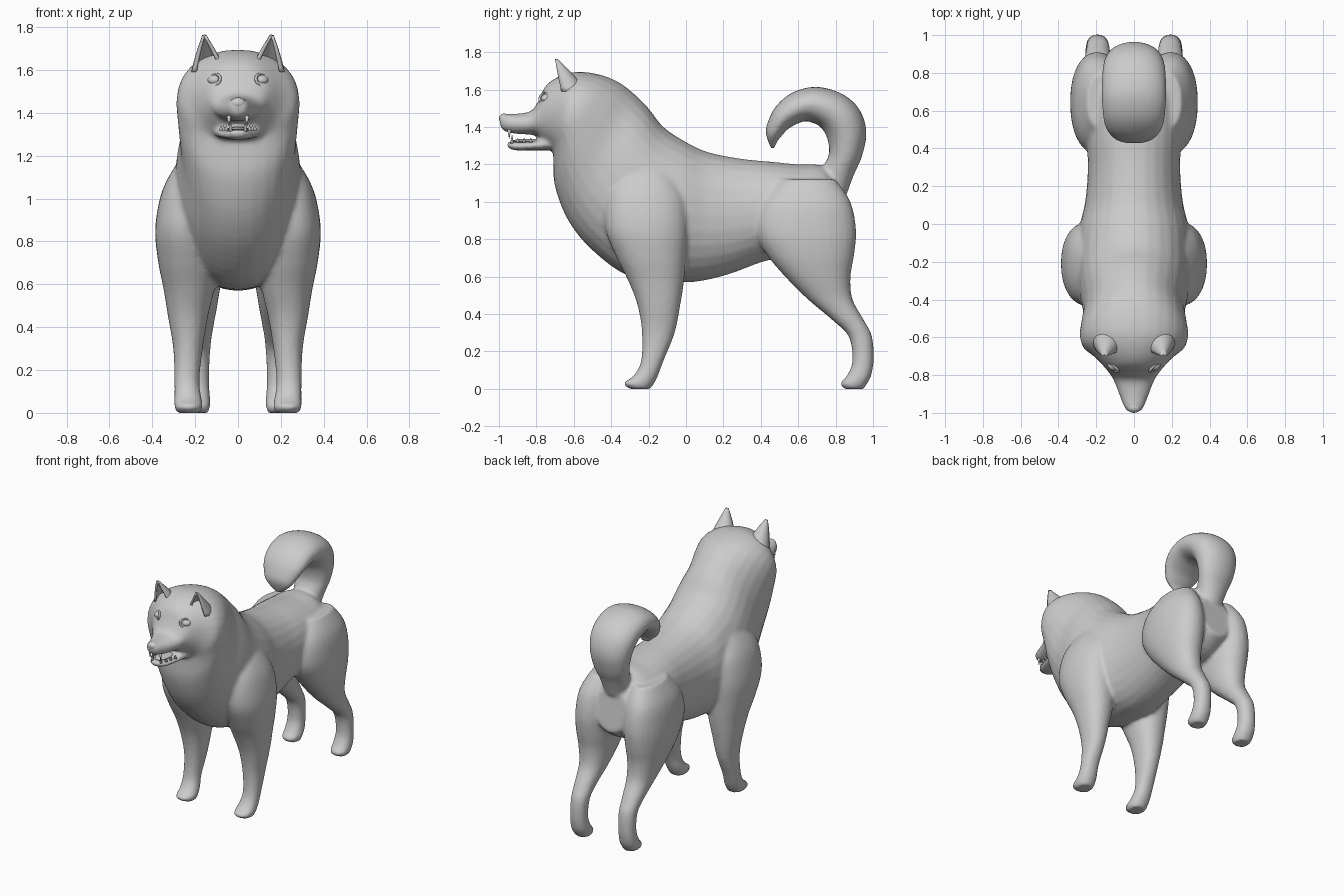
import bpy, bmesh, math
from mathutils import Vector

if "Cube" in bpy.data.objects:
    bpy.data.objects.remove(bpy.data.objects["Cube"])

SEG, STEP = 28, 4


def catmull(p0, p1, p2, p3, t):
    return [0.5 * (2*b + (c - a)*t + (2*a - 5*b + 4*c - d)*t*t + (3*b - a - 3*c + d)*t**3)
            for a, b, c, d in zip(p0, p1, p2, p3)]


def loft(bm, rows, power=2.0, side=1):
    """Closed tube; each row is (y, z) of one edge, (y, z) of the other, x min, x max."""
    n = len(rows)
    path = []
    for i in range(n - 1):
        q = [rows[max(0, min(n - 1, i + k))] for k in (-1, 0, 1, 2)]
        path += [catmull(*q, s / STEP) for s in range(STEP)]
    path.append(rows[-1])
    rings = []
    for ay, az, by, bz, x0, x1 in path:
        ring = []
        for k in range(SEG):
            a = 2 * math.pi * k / SEG
            c, s = math.cos(a), math.sin(a)
            u = math.copysign(abs(c) ** (2 / power), c)
            v = math.copysign(abs(s) ** (2 / power), s)
            ring.append(bm.verts.new((side * ((x0 + x1)/2 + v*(x1 - x0)/2),
                                      (ay + by)/2 + u*(ay - by)/2,
                                      (az + bz)/2 + u*(az - bz)/2)))
        rings.append(ring)
    for r, q in zip(rings, rings[1:]):
        for k in range(SEG):
            j = (k + 1) % SEG
            bm.faces.new((r[k], r[j], q[j], q[k]))
    bm.faces.new(rings[0])
    bm.faces.new(rings[-1])


def finish(name, bm):
    bmesh.ops.recalc_face_normals(bm, faces=bm.faces)
    me = bpy.data.meshes.new(name)
    bm.to_mesh(me)
    bm.free()
    me.polygons.foreach_set("use_smooth", [True] * len(me.polygons))
    ob = bpy.data.objects.new(name, me)
    bpy.context.collection.objects.link(ob)
    return ob


def centred(rows):
    return [(*r[:4], -r[4], r[4]) for r in rows]


# torso, neck and upper head: back line point, belly line point, half width
trunk = centred([
    (.84, 1.08, .88, .78, .12), (.74, 1.19, .74, .69, .22), (.6, 1.20, .6, .68, .26),
    (.45, 1.215, .45, .69, .25), (.3, 1.23, .25, .62, .245), (.12, 1.265, .1, .58, .26),
    (0, 1.32, -.05, .57, .29), (-.12, 1.4, -.3, .6, .30), (-.2, 1.5, -.5, .74, .29),
    (-.28, 1.58, -.63, .9, .27), (-.36, 1.64, -.7, 1.08, .28), (-.46, 1.68, -.71, 1.22, .287),
    (-.58, 1.695, -.71, 1.27, .27), (-.68, 1.67, -.73, 1.29, .205), (-.75, 1.62, -.77, 1.32, .155),
    (-.79, 1.54, -.8, 1.355, .128), (-.83, 1.485, -.84, 1.36, .105), (-.92, 1.47, -.92, 1.365, .072),
    (-.98, 1.47, -.975, 1.38, .047), (-1.0, 1.45, -.99, 1.40, .028)])
jaw = centred([
    (-.66, 1.37, -.66, 1.27, .13), (-.75, 1.34, -.74, 1.275, .11), (-.83, 1.325, -.82, 1.275, .09),
    (-.91, 1.32, -.91, 1.275, .065), (-.95, 1.325, -.945, 1.285, .038), (-.958, 1.315, -.955, 1.295, .02)])
# curled tail: outer point, inner point, half width
tail = centred([
    (.86, 1.04, .7, 1.12, .09), (.9, 1.15, .74, 1.2, .11), (.94, 1.24, .765, 1.26, .13),
    (.965, 1.37, .755, 1.34, .15), (.93, 1.49, .72, 1.4, .165), (.84, 1.575, .67, 1.425, .17),
    (.7, 1.615, .63, 1.43, .17), (.57, 1.585, .58, 1.41, .165), (.48, 1.51, .54, 1.385, .15),
    (.435, 1.42, .51, 1.35, .12), (.428, 1.36, .485, 1.32, .09), (.455, 1.285, .475, 1.285, .03)])
# legs: height, front y, back y, inner x, outer x
front_leg = [
    (1.2, -.33, -.1, .1, .26), (1.1, -.4, -.04, .1, .325), (1.0, -.43, 0, .1, .365),
    (.85, -.43, .01, .1, .387), (.7, -.37, 0, .1, .372), (.58, -.31, -.01, .11, .348),
    (.45, -.26, -.03, .14, .327), (.3, -.235, -.06, .165, .302), (.15, -.24, -.12, .18, .297),
    (.07, -.28, -.15, .17, .297), (.03, -.335, -.17, .165, .297), (0, -.3, -.19, .175, .285)]
hind_leg = [
    (1.12, .5, .8, .08, .25), (1.0, .4, .88, .06, .315), (.85, .37, .91, .05, .337),
    (.72, .43, .9, .06, .332), (.6, .53, .88, .08, .31), (.48, .65, .89, .1, .28),
    (.37, .78, .95, .12, .262), (.28, .87, .995, .13, .252), (.15, .89, 1.003, .135, .252),
    (.07, .86, .99, .13, .257), (.03, .825, .97, .13, .257), (0, .845, .95, .14, .245)]

bm = bmesh.new()
loft(bm, trunk, 2.1)
loft(bm, jaw, 2.2)
loft(bm, tail, 2.1)
for leg in (front_leg, hind_leg):
    rows = [(y0, z, y1, z, x0, x1) for z, y0, y1, x0, x1 in leg]
    for side in (1, -1):
        loft(bm, rows, 2.2, side)
body = finish("dog_body", bm)
# fuse the tubes into one skin and soften the joins
rm = body.modifiers.new("fuse", 'REMESH')
rm.mode = 'VOXEL'
rm.voxel_size = .013
rm.use_smooth_shade = True
sm = body.modifiers.new("soften", 'SMOOTH')
sm.factor, sm.iterations = .5, 5


def ear(name, side):
    """Pointed shell, open to the front."""
    bm = bmesh.new()
    base, tip = Vector((.135, -.615, 1.59)), Vector((.157, -.695, 1.76))
    rows = []
    for i in range(9):
        t = i / 8
        c = base.lerp(tip, t)
        r = max(1 - t, .03) ** .85
        row = []
        for k in range(13):
            a = math.radians(-125 + 250 * k / 12)
            row.append(bm.verts.new((side * (c.x + .078 * r * math.sin(a)),
                                     c.y + .085 * r * math.cos(a), c.z)))
        rows.append(row)
    for r, q in zip(rows, rows[1:]):
        for k in range(12):
            bm.faces.new((r[k], r[k + 1], q[k + 1], q[k]))
    ob = finish(name, bm)
    so = ob.modifiers.new("thickness", 'SOLIDIFY')
    so.thickness, so.offset = .014, 0


def ball(name, loc, size, rot=(0, 0, 0)):
    bm = bmesh.new()
    bmesh.ops.create_uvsphere(bm, u_segments=20, v_segments=12, radius=1)
    ob = finish(name, bm)
    ob.location, ob.scale, ob.rotation_euler = loc, size, rot


def tooth(name, loc, height, radius, down):
    bm = bmesh.new()
    bmesh.ops.create_cone(bm, segments=10, radius1=radius, radius2=.001, depth=height, cap_ends=True)
    ob = finish(name, bm)
    ob.location = loc
    ob.rotation_euler = (math.pi if down else 0, 0, 0)


for side, tag in ((1, "left"), (-1, "right")):
    ear(f"{tag}_ear", side)
    # eye with a raised lid rim
    ball(f"{tag}_eye", (side * .108, -.742, 1.552), (.034, .034, .026))
    bpy.ops.mesh.primitive_torus_add(major_segments=24, minor_segments=8,
                                     major_radius=.036, minor_radius=.007,
                                     location=(side * .11, -.757, 1.553),
                                     rotation=(math.radians(75), math.radians(side * 8), math.radians(side * 42)))
    rim = bpy.context.object
    rim.name = f"{tag}_eyelid"
    rim.scale = (1, .8, 1)
    bpy.ops.object.shade_smooth()
    # teeth
    tooth(f"{tag}_upper_canine", (side * .042, -.945, 1.362), .05, .011, True)
    tooth(f"{tag}_lower_canine", (side * .034, -.93, 1.335), .045, .010, False)
    for i in range(3):
        tooth(f"{tag}_cheek_tooth_{i + 1}", (side * (.055 + .012 * i), -.9 + .035 * i, 1.33), .025, .011, False)

# nose pad and tongue
ball("nose", (0, -.972, 1.445), (.036, .028, .027))
ball("tongue", (0, -.84, 1.325), (.048, .09, .012))
